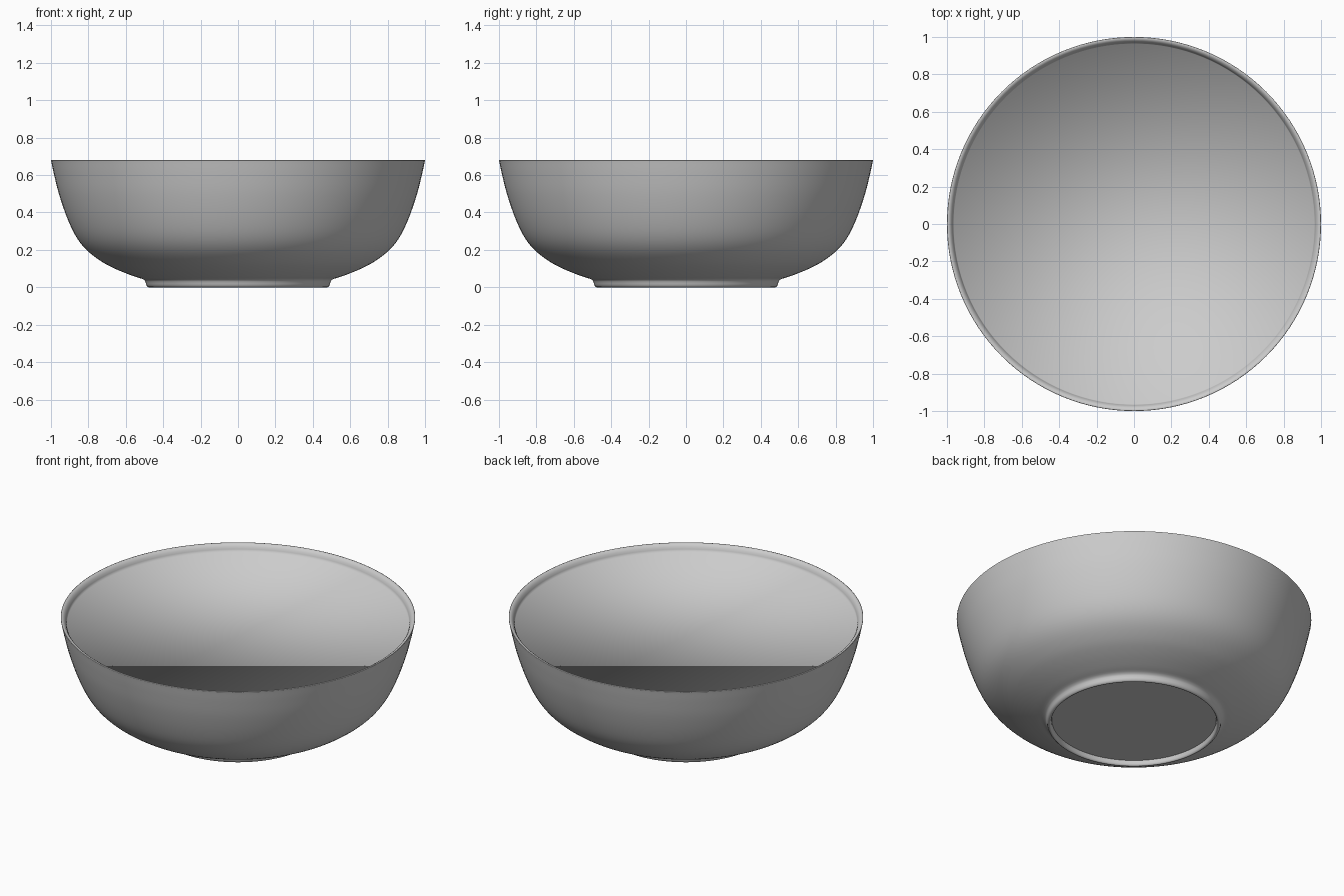
import bpy, bmesh, math
from mathutils import Vector

if "Cube" in bpy.data.objects:
    bpy.data.objects.remove(bpy.data.objects["Cube"])

SEGMENTS = 128


def smooth_path(points, steps=4):
    """Catmull-Rom curve through the (radius, height) points."""
    p = [Vector(q) for q in points]
    p = [2 * p[0] - p[1]] + p + [2 * p[-1] - p[-2]]
    out = []
    for a, b, c, d in zip(p, p[1:], p[2:], p[3:]):
        for i in range(steps):
            t = i / steps
            out.append(0.5 * (2 * b + (c - a) * t + (2 * a - 5 * b + 4 * c - d) * t * t
                              + (3 * b - a - 3 * c + d) * t ** 3))
    out.append(p[-2])
    return out


def lathe(name, profile):
    """Revolve a profile about z and close both ends with flat discs."""
    bm = bmesh.new()
    rings = []
    for r, z in profile:
        rings.append([bm.verts.new((r * math.cos(a), r * math.sin(a), z))
                      for a in (2 * math.pi * i / SEGMENTS for i in range(SEGMENTS))])
    for lo, hi in zip(rings, rings[1:]):
        for i in range(SEGMENTS):
            j = (i + 1) % SEGMENTS
            bm.faces.new((lo[i], lo[j], hi[j], hi[i]))
    base = bm.faces.new(rings[0][::-1])
    bm.faces.new(rings[-1])
    for f in bm.faces:
        f.smooth = True
    # the underside disc is crisp, the filled top blends into the lip
    for e in base.edges:
        e.smooth = False
    mesh = bpy.data.meshes.new(name)
    bm.to_mesh(mesh)
    bm.free()
    obj = bpy.data.objects.new(name, mesh)
    bpy.context.collection.objects.link(obj)
    return obj


# foot ring around the recessed underside
foot = [(0.464, 0.03), (0.467, 0.01), (0.471, 0.002), (0.476, 0.0), (0.481, 0.001),
        (0.488, 0.007), (0.492, 0.018), (0.495, 0.03), (0.501, 0.039)]
# outer wall, from the foot up to the rim
wall = smooth_path([(0.515, 0.046), (0.565, 0.062), (0.65, 0.096), (0.73, 0.138),
                    (0.81, 0.2), (0.867, 0.273), (0.915, 0.375), (0.957, 0.498),
                    (0.984, 0.605), (0.999, 0.675)])
# rim and short inner lip down to the flat filled surface
lip = [(1.0, 0.679), (0.997, 0.68), (0.989, 0.679), (0.981, 0.674),
       (0.974, 0.665), (0.968, 0.652), (0.964, 0.635)]

lathe("bowl", foot + [tuple(v) for v in wall] + lip)
